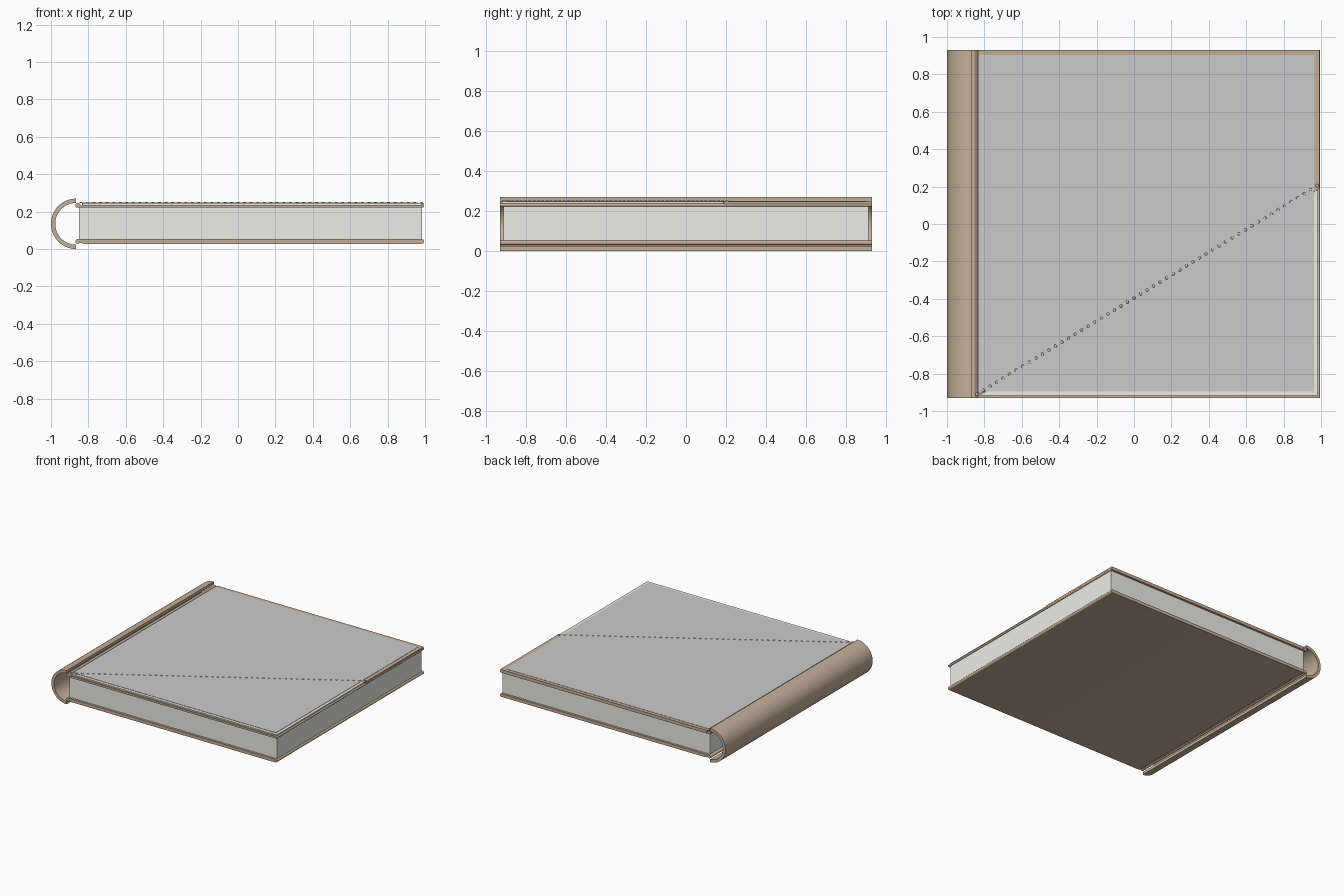
import bpy, bmesh, math

if "Cube" in bpy.data.objects:
    bpy.data.objects.remove(bpy.data.objects["Cube"])

def material(name, rgb):
    m = bpy.data.materials.new(name)
    m.diffuse_color = (*rgb, 1)
    m.use_nodes = True
    m.node_tree.nodes["Principled BSDF"].inputs["Base Color"].default_value = m.diffuse_color
    return m

leather = material("tan leather", (0.56, 0.43, 0.32))
paper = material("paper", (0.84, 0.84, 0.80))

def prism(name, pts, vec, mat=None, smooth=False):
    """Extrude a closed polygon of 3D points along a vector."""
    bm = bmesh.new()
    face = bm.faces.new([bm.verts.new(p) for p in pts])
    ext = bmesh.ops.extrude_face_region(bm, geom=[face])
    bmesh.ops.translate(bm, vec=vec,
                        verts=[v for v in ext["geom"] if isinstance(v, bmesh.types.BMVert)])
    bmesh.ops.recalc_face_normals(bm, faces=bm.faces)
    me = bpy.data.meshes.new(name)
    bm.to_mesh(me)
    bm.free()
    ob = bpy.data.objects.new(name, me)
    bpy.context.collection.objects.link(ob)
    if mat:
        me.materials.append(mat)
    if smooth:
        bpy.ops.object.select_all(action='DESELECT')
        ob.select_set(True)
        bpy.context.view_layer.objects.active = ob
        bpy.ops.object.shade_smooth_by_angle(angle=math.radians(35))
    return ob

def slab(name, outline, z0, z1, mat=None):
    return prism(name, [(x, y, z0) for x, y in outline], (0, 0, z1 - z0), mat)

def rect(x0, x1, y0, y1):
    return [(x0, y0), (x1, y0), (x1, y1), (x0, y1)]

def arc(cx, cz, r, a0, a1, n):
    return [(cx + r * math.cos(math.radians(a0 + (a1 - a0) * i / n)),
             cz + r * math.sin(math.radians(a0 + (a1 - a0) * i / n))) for i in range(n + 1)]

Y = 0.93
MID = 0.137

# Half-round hollow spine
spine = arc(-0.865, 0.135, 0.135, 90, 270, 40) + arc(-0.865, 0.135, 0.112, 270, 90, 40)
prism("spine", [(x, -Y, z) for x, z in spine], (0, 2 * Y, 0), leather, True)

# Boards: rounded hinge bead, hinge groove, rounded fore edge
def board(name, side, thick):
    r = thick / 2
    c = 0.084 + r
    prof = arc(0.995 - r, c, r, -90, 90, 8)
    prof += [(-0.825, c + r), (-0.835, c + r - 0.006)]
    prof += arc(-0.870 + 0.0125, 0.084 + 0.0125, 0.0125, 40, 270, 14)
    prism(name, [(x, -Y, MID + side * z) for x, z in prof], (0, 2 * Y, 0), leather, True)

board("bottom_board", -1, 0.025)
board("top_board", 1, 0.015)

# Page block
slab("pages", rect(-0.85, 0.985, -0.913, 0.913), 0.05, 0.223, paper)

# Top board is finished in two pieces split along a diagonal
slab("cover_upper_piece", [(-0.835, -0.915), (0.992, 0.19), (0.992, Y), (-0.835, Y)],
     0.234, 0.246, leather)
slab("cover_corner_piece", [(-0.83, -0.918), (0.985, -0.918), (0.985, 0.185)],
     0.234, 0.2455, paper)

# Thin facing sheet on the top
slab("facing_sheet", rect(-0.835, 0.962, -0.895, 0.903), 0.245, 0.248)

# Row of small studs along the diagonal
COUNT = 53
bm = bmesh.new()
for i in range(COUNT):
    t = i / (COUNT - 1)
    made = bmesh.ops.create_cone(bm, cap_ends=True, segments=10, radius1=0.009,
                                 radius2=0.007, depth=0.006)
    bmesh.ops.translate(bm, verts=made["verts"],
                        vec=(-0.84 + 1.82 * t, -0.91 + 1.115 * t, 0.249))
me = bpy.data.meshes.new("diagonal_studs")
bm.to_mesh(me)
bm.free()
bpy.context.collection.objects.link(bpy.data.objects.new("diagonal_studs", me))
